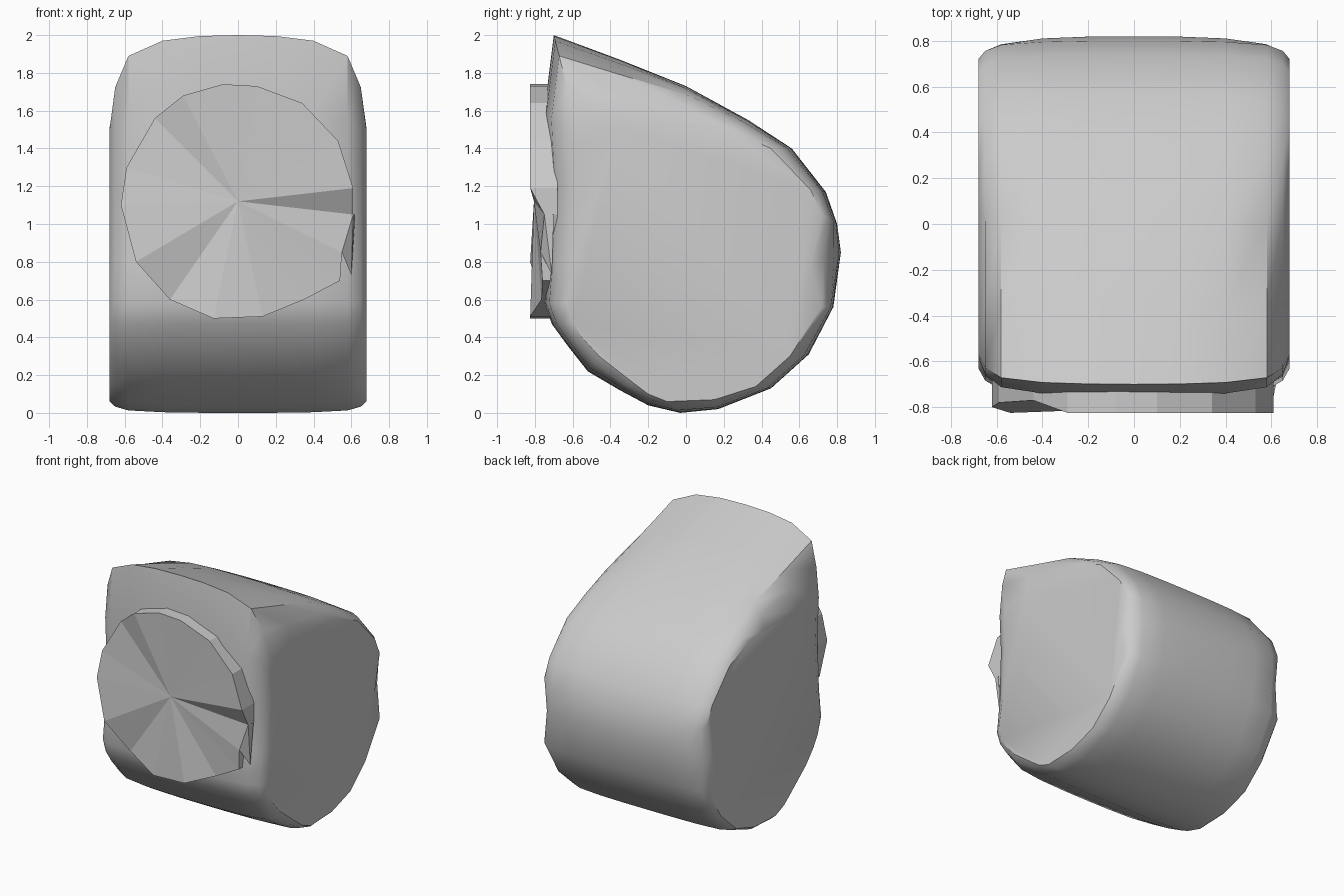
import bpy
import math

default = bpy.data.objects.get("Cube")
if default:
    bpy.data.objects.remove(default, do_unlink=True)

# One plain grey for everything
grey = bpy.data.materials.new("plain_grey")
grey.use_nodes = True
colour = (0.6, 0.6, 0.6, 1)
grey.diffuse_color = colour
grey.node_tree.nodes["Principled BSDF"].inputs["Base Color"].default_value = colour


def add_part(name, verts, faces, smooth_angle=None):
    mesh = bpy.data.meshes.new(name)
    mesh.from_pydata(verts, [], faces)
    mesh.materials.append(grey)
    part = bpy.data.objects.new(name, mesh)
    bpy.context.collection.objects.link(part)
    bpy.ops.object.select_all(action="DESELECT")
    part.select_set(True)
    bpy.context.view_layer.objects.active = part
    bpy.ops.object.mode_set(mode="EDIT")
    bpy.ops.mesh.select_all(action="SELECT")
    bpy.ops.mesh.normals_make_consistent(inside=False)
    bpy.ops.object.mode_set(mode="OBJECT")
    if smooth_angle:
        bpy.ops.object.shade_smooth_by_angle(angle=math.radians(smooth_angle))
    return part


def bridge(first, second, count):
    """Quads joining two closed rings of vertices."""
    return [(first + i, first + (i + 1) % count,
             second + (i + 1) % count, second + i) for i in range(count)]


# Teardrop outline (y, z) at the middle, paired with the flat side outline
middle = [(-.7, 2), (-.35, 1.87), (0, 1.73), (.33, 1.55), (.56, 1.4),
          (.74, 1.17), (.8, 1), (.82, .85), (.78, .56), (.65, .31),
          (.45, .13), (.17, .02), (-.03, 0), (-.2, .04), (-.35, .12),
          (-.52, .22), (-.63, .36), (-.71, .47), (-.75, .58), (-.74, .8),
          (-.73, 1.2), (-.75, 1.6)]
side = [(-.57, 1.5), (-.35, 1.51), (.05, 1.51), (.22, 1.5), (.45, 1.4),
        (.66, 1.18), (.72, 1.05), (.66, .78), (.72, .56), (.55, .3),
        (.37, .14), (.15, .07), (-.1, .06), (-.2, .1), (-.28, .16),
        (-.46, .3), (-.55, .4), (-.6, .48), (-.63, .58), (-.59, .8),
        (-.57, 1.2), (-.58, 1.4)]

# Body: blend the middle outline towards the side outline across the width
half = [(.2, .01), (.4, .06), (.58, .22), (.65, .55), (.68, 1)]
stations = [(-x, t) for x, t in reversed(half)] + [(0, 0)] + half
verts, faces = [], []
n = len(middle)
for x, t in stations:
    for (y0, z0), (y1, z1) in zip(middle, side):
        verts.append((x, y0 + (y1 - y0) * t, z0 + (z1 - z0) * t))
for s in range(len(stations) - 1):
    faces += bridge(s * n, (s + 1) * n, n)
faces += [tuple(range(n)), tuple(range(len(verts) - n, len(verts)))]
add_part("body", verts, faces, 32)

# Front disc: a shallow fan with an uneven rim, some corners pushed back
rim = [(.1, 1.73), (.34, 1.64), (.53, 1.44), (.61, 1.19), (.61, 1.05),
       (.55, .85), (.54, .7), (.35, .6), (.13, .51), (-.13, .5),
       (-.36, .6), (-.54, .8), (-.62, 1.1), (-.59, 1.3), (-.44, 1.56),
       (-.29, 1.68), (-.08, 1.74)]
n = len(rim)
dented = {4: -.75, 5: -.77, 6: -.76, 7: -.765, 10: -.77, 12: -.8,
          13: -.78, 14: -.77}
verts = [(x, dented.get(i, -.825), z) for i, (x, z) in enumerate(rim)]
verts += [(x, -.68, z) for x, z in rim]
verts.append((0, -.805, 1.12))
faces = bridge(0, n, n) + [(i, (i + 1) % n, 2 * n) for i in range(n)]
faces.append(tuple(range(n, 2 * n)))
add_part("front_disc", verts, faces)

# Small folded flap at the lower right edge of the disc
add_part("disc_flap", [(.61, -.75, 1.05), (.55, -.77, .85),
                       (.6, -.71, .73), (.62, -.7, 1.05)],
         [(0, 1, 2), (0, 2, 3), (0, 3, 1), (1, 3, 2)])
